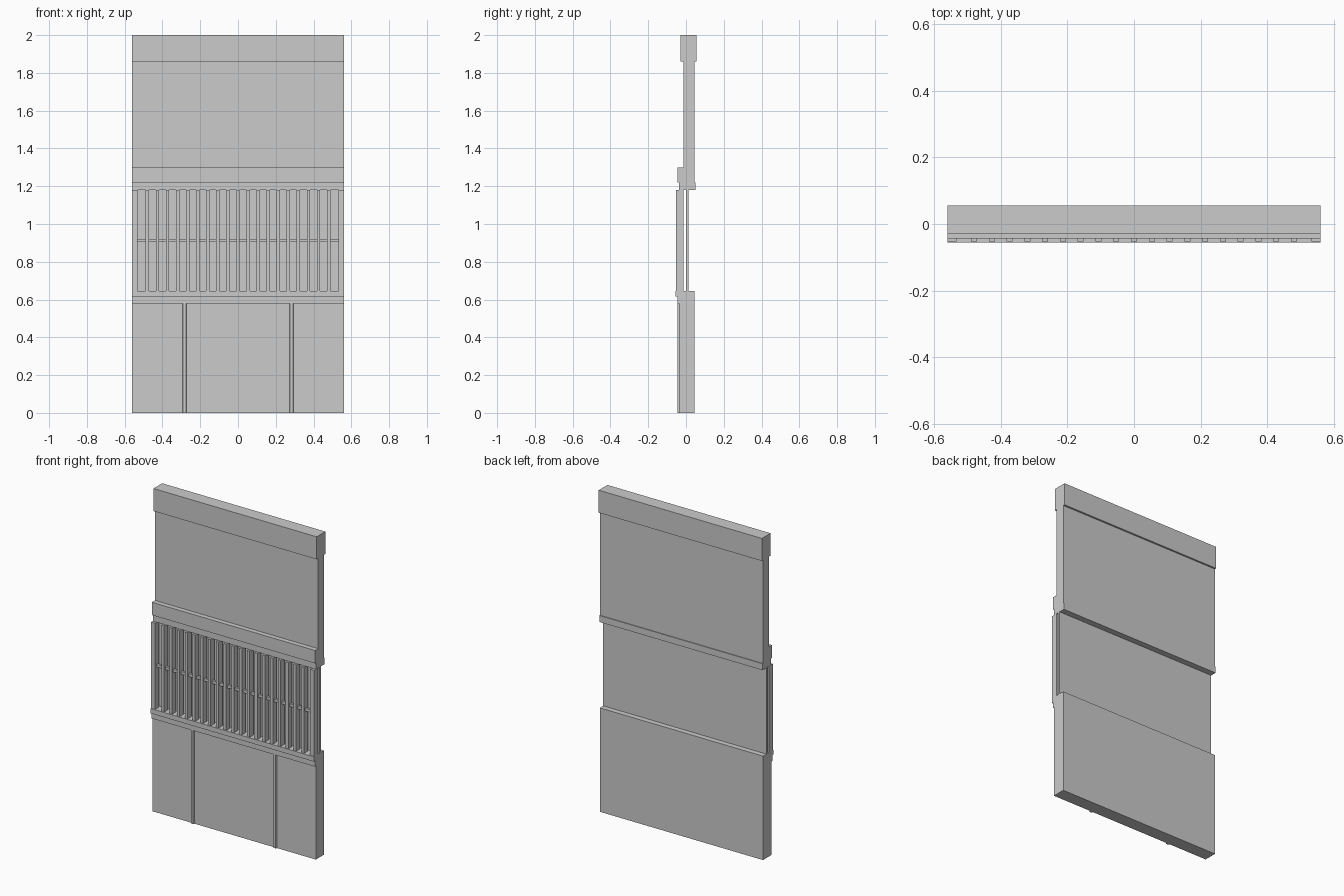
import bpy, bmesh

if "Cube" in bpy.data.objects:
    bpy.data.objects.remove(bpy.data.objects["Cube"])

HALF = 0.56  # half width of the whole wall section


def prism(name, profile, a, b, axis):
    """Extrude a closed 2D profile from a to b: (y, z) along x, or (x, y) along z."""
    bm = bmesh.new()
    if axis == 'x':
        verts = [bm.verts.new((a, p, q)) for p, q in profile]
        shift = (b - a, 0, 0)
    else:
        verts = [bm.verts.new((p, q, a)) for p, q in profile]
        shift = (0, 0, b - a)
    face = bm.faces.new(verts)
    ext = bmesh.ops.extrude_face_region(bm, geom=[face], use_keep_orig=True)
    moved = [v for v in ext['geom'] if isinstance(v, bmesh.types.BMVert)]
    bmesh.ops.translate(bm, verts=moved, vec=shift)
    bmesh.ops.recalc_face_normals(bm, faces=bm.faces)
    mesh = bpy.data.meshes.new(name)
    bm.to_mesh(mesh)
    bm.free()
    obj = bpy.data.objects.new(name, mesh)
    bpy.context.collection.objects.link(obj)
    return obj


def box(name, x0, x1, y0, y1, z0, z1):
    return prism(name, [(x0, y0), (x1, y0), (x1, y1), (x0, y1)], z0, z1, 'z')


# lower wall with stepped sill band on its front
prism("lower_wall", [(-0.037, 0), (0.045, 0), (0.045, 0.645), (-0.056, 0.645),
                     (-0.056, 0.615), (-0.046, 0.615), (-0.046, 0.58),
                     (-0.037, 0.58)], -HALF, HALF, 'x')

# upper wall with stepped rail at the bottom and cap at the top
prism("upper_wall", [(-0.036, 1.18), (0.05, 1.18), (0.05, 1.22), (0.045, 1.22),
                     (0.045, 1.86), (0.056, 1.86), (0.056, 2.0), (-0.029, 2.0),
                     (-0.029, 1.86), (-0.014, 1.86), (-0.014, 1.30),
                     (-0.044, 1.30), (-0.044, 1.22), (-0.036, 1.22)],
      -HALF, HALF, 'x')

# thin back panel behind the grille
box("grille_back_panel", -HALF, HALF, -0.001, 0.012, 0.645, 1.18)

# bevelled battens on the lower wall
for i, x in enumerate((-0.283, 0.283)):
    prism(f"batten_{i}", [(x - 0.011, -0.037), (x - 0.007, -0.046),
                          (x + 0.007, -0.046), (x + 0.011, -0.037)], 0, 0.58, 'z')

# end stiles of the grille
for side in (-1, 1):
    xs = sorted((side * HALF, side * 0.533))
    box("grille_stile", xs[0], xs[1], -0.053, -0.014, 0.645, 1.18)

# vertical grille slats
for k in range(-9, 10):
    x = k * 0.0533
    box(f"grille_slat_{k + 9}", x - 0.009, x + 0.009, -0.052, -0.014, 0.645, 1.18)

# horizontal rod tying the slats together
box("grille_rod", -0.533, 0.533, -0.040, -0.025, 0.904, 0.921)
